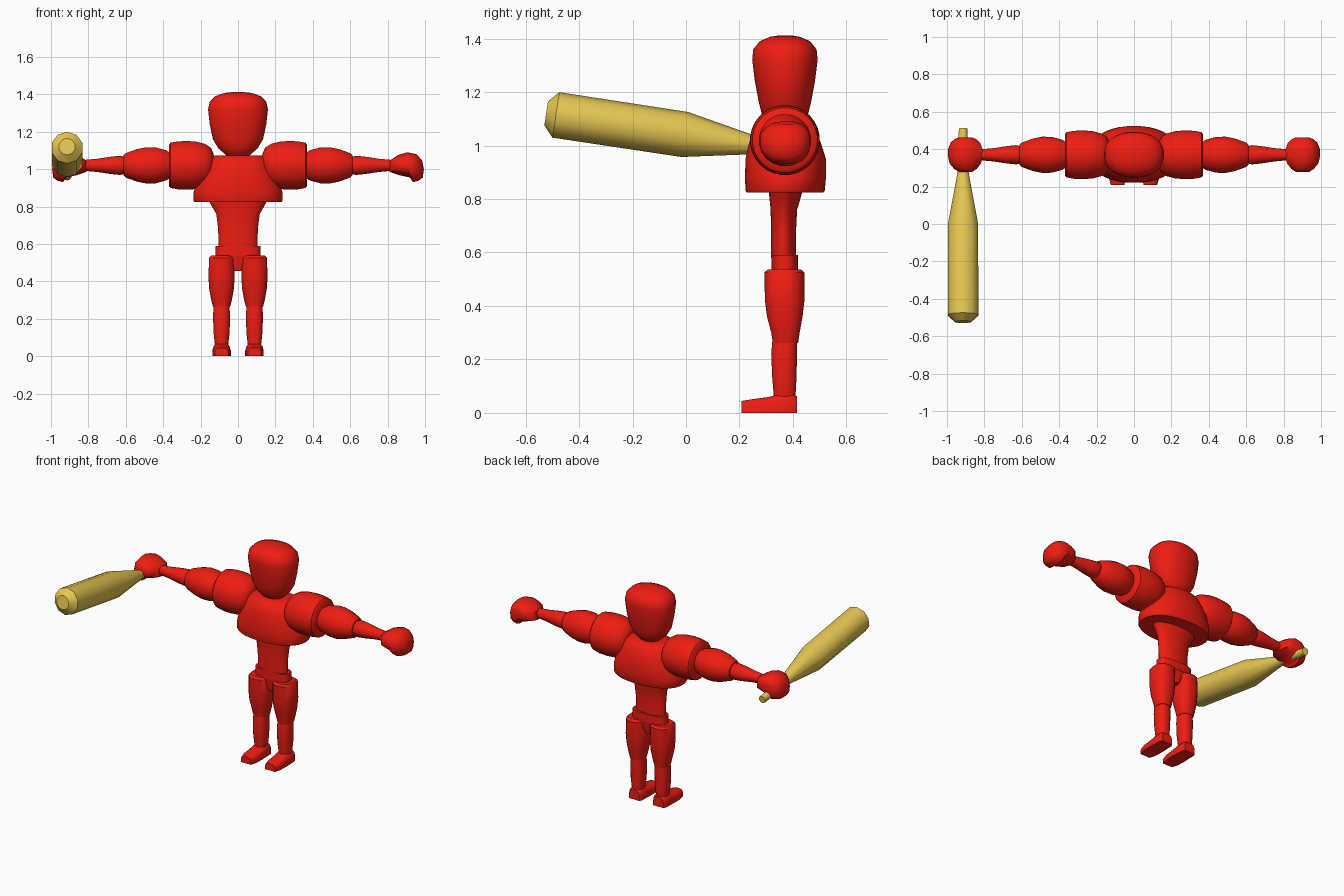
import bpy, bmesh, math
from mathutils import Vector

CY, ARM_Z = 0.37, 1.02


def material(name, colour):
    m = bpy.data.materials.new(name)
    m.diffuse_color = colour
    return m


RED = material("red", (0.86, 0.012, 0.006, 1))
WOOD = material("wood", (0.80, 0.57, 0.085, 1))


def skin(name, rings, mat, angle=40):
    """Join equal-length closed rings of points into a capped surface."""
    bm = bmesh.new()
    vr = [[bm.verts.new(p) for p in ring] for ring in rings]
    n = len(vr[0])
    for a, b in zip(vr, vr[1:]):
        for i in range(n):
            j = (i + 1) % n
            bm.faces.new((a[i], a[j], b[j], b[i]))
    bm.faces.new(vr[0][::-1])
    bm.faces.new(vr[-1])
    bmesh.ops.recalc_face_normals(bm, faces=bm.faces)
    me = bpy.data.meshes.new(name)
    bm.to_mesh(me)
    bm.free()
    ob = bpy.data.objects.new(name, me)
    bpy.context.collection.objects.link(ob)
    me.materials.append(mat)
    bpy.ops.object.select_all(action='DESELECT')
    ob.select_set(True)
    bpy.context.view_layer.objects.active = ob
    bpy.ops.object.shade_smooth_by_angle(angle=math.radians(angle))
    return ob


def oval(n, ra, rb, power=1.0):
    """Oval outline; power below 1 makes it boxier."""
    pts = []
    for i in range(n):
        t = 2 * math.pi * (i + 0.5) / n
        c, s = math.cos(t), math.sin(t)
        pts.append((ra * math.copysign(abs(c) ** power, c),
                    rb * math.copysign(abs(s) ** power, s)))
    return pts


def upright(name, x, sections, n=24, power=1.0):
    """Sections are (z, half width, y front, y back)."""
    rings = []
    for z, rx, y0, y1 in sections:
        rings.append([(x + a, (y0 + y1) / 2 + b, z)
                      for a, b in oval(n, rx, (y1 - y0) / 2, power)])
    return skin(name, rings, RED)


def limb(name, side, sections, n=20):
    """Sections along x are (x, radius)."""
    return skin(name, [[(side * x, CY + a, ARM_Z + b) for a, b in oval(n, r, r)]
                       for x, r in sections], RED)


# Head and trunk
upright("head", 0, [(1.06, .05, .33, .41), (1.085, .075, .305, .435),
                    (1.11, .105, .285, .455), (1.16, .135, .272, .468),
                    (1.24, .152, .257, .483), (1.32, .161, .247, .493),
                    (1.36, .152, .251, .489), (1.39, .122, .275, .465),
                    (1.407, .075, .315, .425), (1.412, .03, .35, .39)], 28, 0.9)
upright("chest", 0, [(.825, .235, .225, .515), (.832, .24, .222, .52),
                     (.88, .238, .22, .524), (.95, .215, .222, .524),
                     (1.01, .185, .235, .505), (1.055, .158, .255, .485),
                     (1.073, .13, .28, .46)], 32, 0.9)
upright("waist", 0, [(.58, .105, .318, .412), (.68, .107, .318, .412),
                     (.76, .117, .316, .416), (.80, .14, .312, .428),
                     (.835, .16, .308, .438)])
upright("belt", 0, [(.535, .12, .32, .42), (.59, .12, .32, .42)], 24, 0.7)
upright("pelvis", 0, [(.455, .02, .335, .405), (.49, .05, .328, .412),
                      (.537, .115, .322, .418)], 20, 0.7)

FIST = [(.81, .985), (.81, 1.045), (.855, 1.075), (.905, 1.09), (.955, 1.08),
        (.985, 1.045), (.994, 1.0), (.988, .955), (.965, .938), (.935, .93),
        (.92, .955), (.86, .968)]

for side, tag in ((-1, "right"), (1, "left")):
    # Legs
    x = side * .088
    upright(tag + "_thigh", x, [(.262, .046, .324, .42), (.30, .056, .318, .426),
                                (.36, .067, .302, .437), (.42, .071, .294, .444),
                                (.525, .068, .292, .444), (.537, .058, .305, .43)],
            16, 0.8)
    upright(tag + "_shin", x, [(.06, .036, .328, .41), (.13, .044, .322, .414),
                               (.22, .046, .318, .416), (.266, .043, .322, .416)],
            16, 0.8)
    # Foot: ovals along y with a flat sole
    foot = []
    for y, r, top in ((.208, .036, .045), (.25, .048, .052), (.31, .05, .06),
                      (.345, .048, .071), (.40, .047, .071), (.416, .038, .062)):
        foot.append([(x + a, y, max(0, b + .01))
                     for a, b in oval(16, r, top - .01, 0.6)])
    skin(tag + "_foot", foot, RED)

    # Arms
    limb(tag + "_shoulder", side, [(.13, .06), (.145, .095), (.175, .115),
                                   (.22, .127), (.27, .131), (.32, .129),
                                   (.36, .122), (.37, .11)], 28)
    limb(tag + "_upper_arm", side, [(.365, .07), (.385, .082), (.44, .097),
                                    (.49, .098), (.54, .088), (.60, .066),
                                    (.612, .055)])
    limb(tag + "_forearm", side, [(.605, .046), (.63, .052), (.68, .047),
                                  (.75, .036), (.85, .027)])
    # Fist with curled fingers below
    c = Vector((.90, 1.02))
    rings = []
    for y, s in ((.278, .38), (.295, .66), (.325, .92), (.36, 1), (.40, 1),
                 (.435, .86), (.455, .6), (.462, .4)):
        rings.append([(side * (c.x + (px - c.x) * s), y, c.y + (pz - c.y) * s)
                      for px, pz in FIST])
    skin(tag + "_fist", rings, RED, 50)

# Bat, tilted along y: (distance along axis from the butt, radius)
butt = Vector((-.914, .51, .963))
axis = Vector((0, -1, .152)).normalized()
up = Vector((1, 0, 0)).cross(axis)
rings = []
for d, r in ((0, .024), (.20, .026), (.27, .037), (.52, .085),
             (1.008, .086), (1.045, .045)):
    rings.append([butt + axis * d + Vector((a, 0, 0)) + up * b
                  for a, b in oval(10, r, r)])
skin("bat", rings, WOOD)
